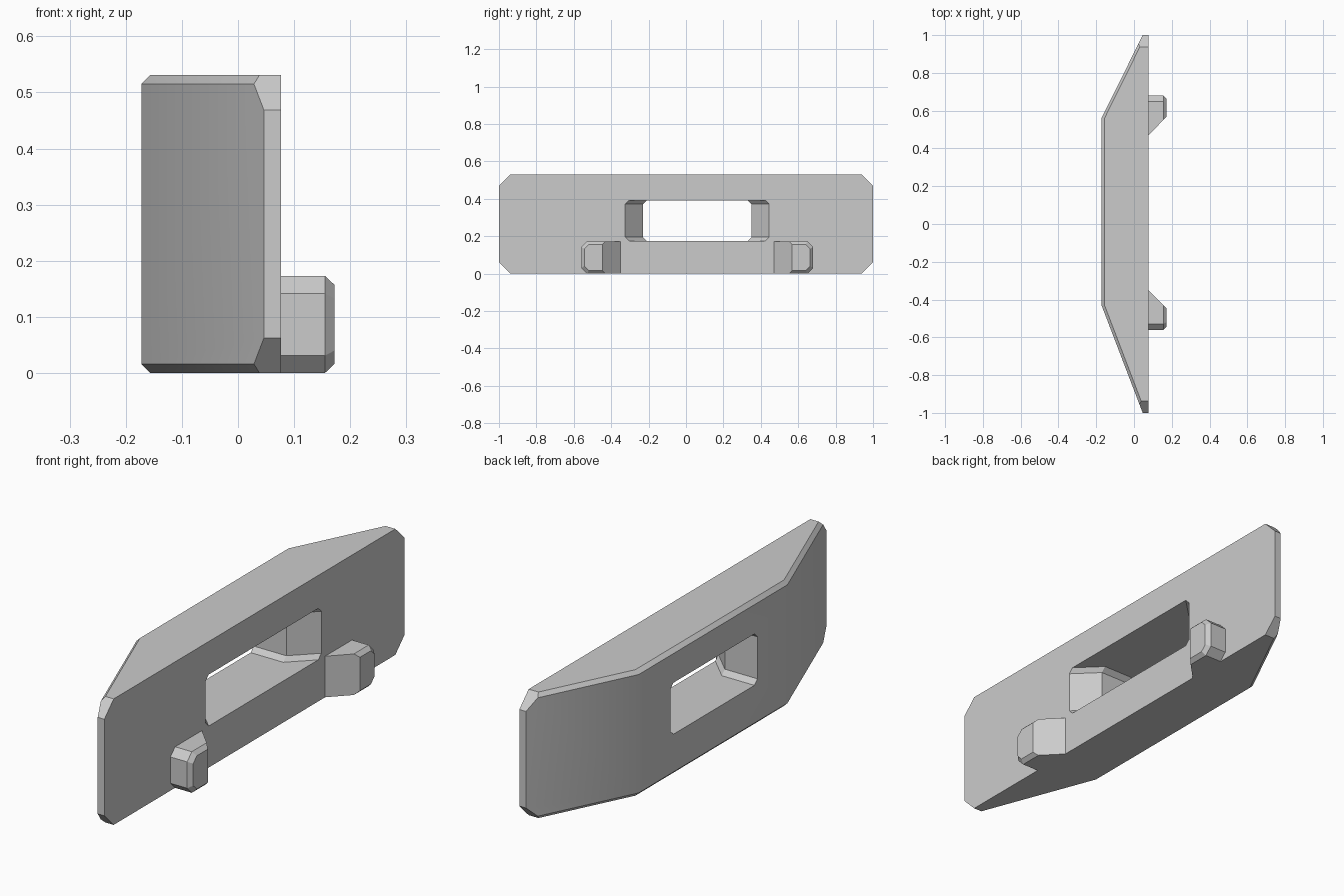
import bpy, bmesh, math
from mathutils import Vector

if "Cube" in bpy.data.objects:
    bpy.data.objects.remove(bpy.data.objects["Cube"], do_unlink=True)

FRONT, BACK, HEIGHT, EDGE = 0.077, -0.172, 0.531, 0.016
MID_Y = 0.06  # centre of the window and pegs

grey = bpy.data.materials.new("plain grey")
grey.use_nodes = True
grey.diffuse_color = (0.6, 0.6, 0.6, 1)
grey.node_tree.nodes["Principled BSDF"].inputs["Base Color"].default_value = grey.diffuse_color


def loft(rings):
    """Capped solid through rings with equal point counts."""
    bm = bmesh.new()
    loops = [[bm.verts.new(p) for p in ring] for ring in rings]
    for low, high in zip(loops, loops[1:]):
        for i in range(len(low)):
            j = (i + 1) % len(low)
            bm.faces.new((low[i], low[j], high[j], high[i]))
    bm.faces.new(loops[0][::-1])
    bm.faces.new(loops[-1])
    bmesh.ops.recalc_face_normals(bm, faces=bm.faces)
    return bm


def add_object(name, bm):
    mesh = bpy.data.meshes.new(name)
    bm.to_mesh(mesh)
    bm.free()
    mesh.materials.append(grey)
    obj = bpy.data.objects.new(name, mesh)
    bpy.context.collection.objects.link(obj)
    return obj


def make_active(obj):
    bpy.ops.object.select_all(action='DESELECT')
    obj.select_set(True)
    bpy.context.view_layer.objects.active = obj


# Plate: tapered plan with a chamfer round its back edges
def plan(z, inset):
    return [(FRONT, -1, z), (0.046 + inset, -1, z), (BACK + inset, -0.43, z),
            (BACK + inset, 0.56, z), (0.046 + inset, 1, z), (FRONT, 1, z)]


bm = loft([plan(0, EDGE), plan(EDGE, 0), plan(HEIGHT - EDGE, 0), plan(HEIGHT, EDGE)])

# Clip the four end corners
for side in (-1, 1):
    for z, up in ((0.062, -1), (HEIGHT - 0.062, 1)):
        bmesh.ops.bisect_plane(bm, geom=bm.verts[:] + bm.edges[:] + bm.faces[:],
                               plane_co=Vector((0, side, z)),
                               plane_no=Vector((0, side, up)).normalized(),
                               clear_outer=True)
        bmesh.ops.holes_fill(bm, edges=[e for e in bm.edges if e.is_boundary])
bmesh.ops.recalc_face_normals(bm, faces=bm.faces)
plate = add_object("plate", bm)


# Window: straight at the back, flaring sideways towards the front
def opening(x, half, low=0.175, high=0.392, cut=0.02):
    quarter = [(half, low + cut), (half, high - cut), (half - cut, high)]
    right = [(half - cut, low)] + quarter
    outline = right + [(-y, z) for y, z in reversed(right)]
    return [(x, MID_Y + y, z) for y, z in outline]


cutter = add_object("window_cutter", loft([
    opening(BACK - 0.1, 0.29), opening(-0.02, 0.29),
    opening(FRONT, 0.385), opening(FRONT + 0.05, 0.385)]))
cutter.hide_render = True
window = plate.modifiers.new("window", 'BOOLEAN')
window.operation = 'DIFFERENCE'
window.solver = 'EXACT'
window.object = cutter
make_active(plate)
bpy.ops.object.modifier_apply(modifier=window.name)
bpy.data.objects.remove(cutter, do_unlink=True)
bpy.ops.object.shade_smooth_by_angle(angle=math.radians(30))


# Pegs: inner side slopes outwards, outer corners and tip are chamfered
def peg_ring(x, inner, side, inset=0, cut=0.031):
    outer, low, high = 0.62 - inset, inset, 0.173 - inset
    outline = [(inner, low), (outer - cut, low), (outer, low + cut),
               (outer, high - cut), (outer - cut, high), (inner, high)]
    return [(x, MID_Y + side * y, z) for y, z in outline]


for name, side in (("front_peg", -1), ("rear_peg", 1)):
    peg = add_object(name, loft([
        peg_ring(FRONT - 0.005, 0.405, side),
        peg_ring(0.155, 0.49, side),
        peg_ring(0.172, 0.507, side, EDGE, 0.024)]))
